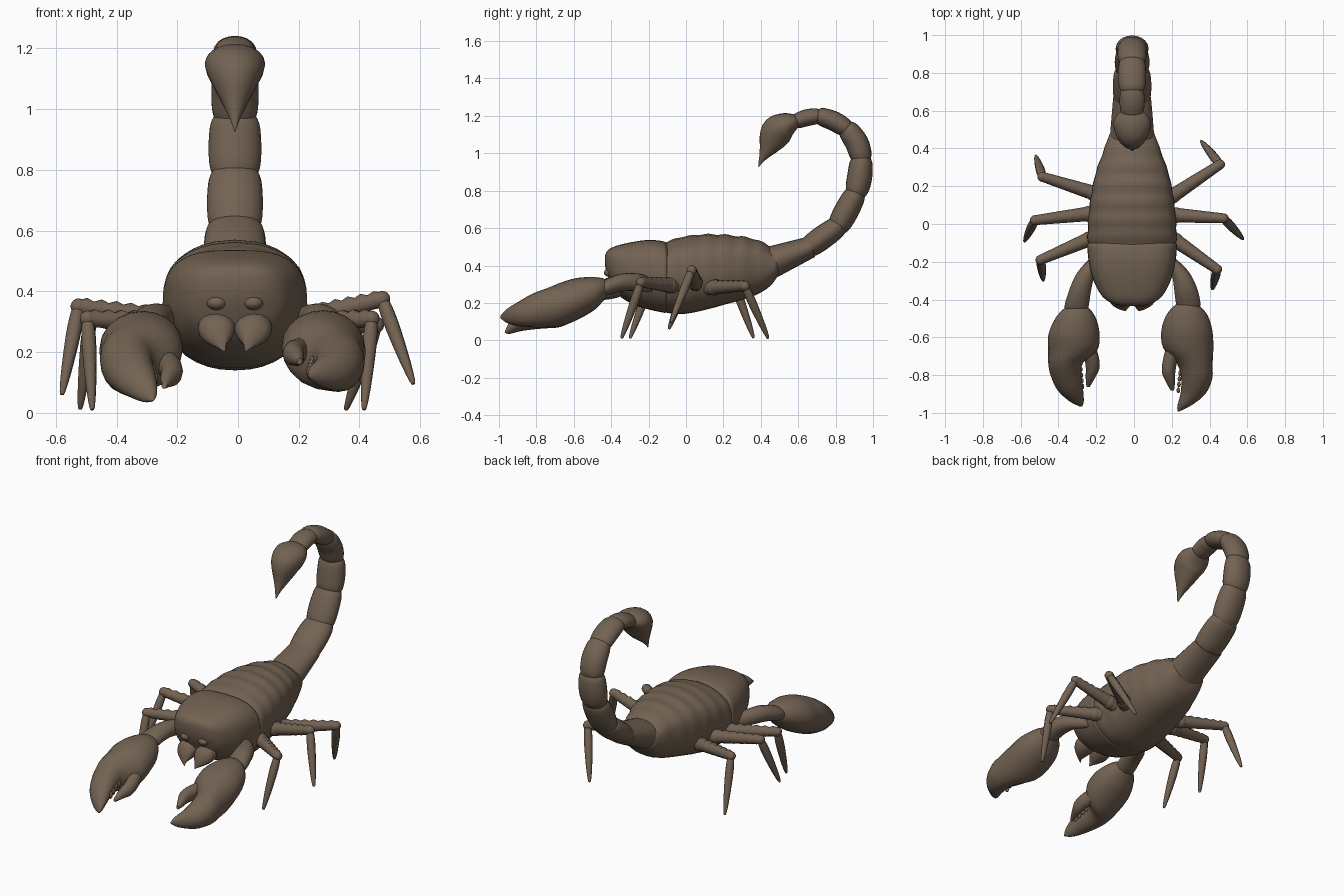
import bpy, bmesh, math
from mathutils import Vector

CX = -0.01  # midline of the body
shell = bpy.data.materials.new("brown_shell")
shell.diffuse_color = (0.17, 0.122, 0.085, 1)


def finish(name, bm):
    bmesh.ops.recalc_face_normals(bm, faces=bm.faces)
    me = bpy.data.meshes.new(name)
    bm.to_mesh(me)
    bm.free()
    me.materials.append(shell)
    ob = bpy.data.objects.new(name, me)
    bpy.context.collection.objects.link(ob)
    bpy.ops.object.select_all(action='DESELECT')
    ob.select_set(True)
    bpy.context.view_layer.objects.active = ob
    bpy.ops.object.shade_smooth_by_angle(angle=math.radians(50))
    return ob


def refine(rows, n):
    """Smooth in-between rows (Catmull-Rom)."""
    out = []
    for i in range(len(rows) - 1):
        a, b, c, d = (rows[max(0, min(len(rows) - 1, i + k))] for k in (-1, 0, 1, 2))
        for s in range(n):
            t = s / n
            out.append([0.5 * (2 * q + (r - p) * t + (2 * p - 5 * q + 4 * r - w) * t * t
                               + (3 * q - p - 3 * r + w) * t ** 3)
                        for p, q, r, w in zip(a, b, c, d)])
    return out + [list(rows[-1])]


def skin(name, rings):
    bm = bmesh.new()
    vs = [[bm.verts.new(p) for p in r] for r in rings]
    n = len(vs[0])
    for a, b in zip(vs, vs[1:]):
        for k in range(n):
            bm.faces.new((a[k], a[(k + 1) % n], b[(k + 1) % n], b[k]))
    bm.faces.new(vs[0])
    bm.faces.new(vs[-1])
    return finish(name, bm)


def loft(name, rows, n=16, side=None, fixed=False, steps=3):
    """Rows: x, y, z, half width, half height. Rings follow the path or stay upright."""
    rows = refine(rows, steps)
    rings = []
    for i, (x, y, z, hu, hv) in enumerate(rows):
        t = Vector(rows[min(i + 1, len(rows) - 1)][:3]) - Vector(rows[max(i - 1, 0)][:3])
        u = Vector((1, 0, 0)) if fixed else (side or t.cross(Vector((0, 0, 1)))).normalized()
        v = Vector((0, 0, 1)) if fixed else u.cross(t).normalized()
        rings.append([Vector((x, y, z)) + u * max(hu, .002) * math.cos(a) + v * max(hv, .002) * math.sin(a)
                      for a in (2 * math.pi * k / n for k in range(n))])
    return skin(name, rings)


def trunk(name, rows, n=36, steps=4, peak=0.0, ripple=0.0):
    """Rows: y, half width, top z, bottom z; boxy above, round below, ridged and stepped back."""
    rings = []
    for y, w, top, bot in refine(rows, steps):
        mid = bot + 0.55 * (top - bot)
        step = ripple * math.sin(2 * math.pi * y / .095)
        ring = []
        for k in range(n):
            a = 2 * math.pi * k / n
            c, s = math.cos(a), math.sin(a)
            e = 0.68 if s > 0 else 0.9
            h = (top - mid + step) if s > 0 else (mid - bot)
            z = mid + h * math.copysign(abs(s) ** e, s)
            if s > 0:
                z += peak * max(0, 1 - 1.6 * abs(c))
            ring.append((CX + (w + step * .5) * math.copysign(abs(c) ** e, c), y, z))
        rings.append(ring)
    return skin(name, rings)


def ball(name, c, r):
    bm = bmesh.new()
    bmesh.ops.create_uvsphere(bm, u_segments=14, v_segments=9, radius=1)
    bmesh.ops.scale(bm, vec=r, verts=bm.verts)
    bmesh.ops.translate(bm, vec=c, verts=bm.verts)
    return finish(name, bm)


# Abdomen with gently stepped back plates, and the head shield over its front
trunk("abdomen", [(-.25, .17, .44, .21), (-.16, .215, .49, .165), (-.09, .235, .513, .145), (-.03, .235, .534, .14),
                  (.03, .233, .542, .147), (.09, .226, .549, .16), (.15, .218, .549, .175), (.21, .207, .547, .192),
                  (.27, .193, .54, .208), (.33, .173, .532, .226), (.39, .15, .515, .25),
                  (.45, .13, .485, .29), (.485, .112, .455, .335), (.497, .08, .43, .36)], peak=.018, ripple=.003)
trunk("head_shield", [(-.434, .03, .445, .415), (-.428, .078, .468, .375), (-.41, .125, .488, .325),
                      (-.37, .168, .506, .25), (-.29, .208, .525, .195), (-.21, .228, .536, .168),
                      (-.14, .236, .533, .152), (-.105, .235, .52, .15), (-.09, .20, .48, .19)])

# Face: eyes and mouth fangs
for s in (-1, 1):
    ball("front_eye", (CX + s * .06, -.405, .362), (.034, .034, .024))
    ball("side_eye", (CX + s * .137, -.375, .376), (.017, .022, .016))
    loft("mouth_fang", [(CX + s * .06, -.31, .30, .045, .04), (CX + s * .06, -.36, .285, .060, .054),
                        (CX + s * .06, -.40, .275, .061, .054), (CX + s * .057, -.43, .262, .048, .045),
                        (CX + s * .047, -.452, .235, .020, .024), (CX + s * .036, -.46, .206, .004, .004)],
         fixed=True)

# Tail: overlapping barrel segments: y, z start, y, z end, half width, half depth, start taper, bulge
tail = [(.45, .415, .67, .50, .118, .087, .98, 0), (.635, .482, .83, .622, .102, .064, .76, 0),
        (.805, .592, .915, .80, .092, .066, .76, 0), (.905, .775, .937, .98, .087, .067, .78, .008),
        (.94, .955, .85, 1.14, .078, .063, .78, .02), (.872, 1.12, .70, 1.202, .074, .053, .8, .012),
        (.722, 1.2, .575, 1.165, .066, .045, .82, .008)]
shape = ((0, .68), (.06, .82), (.22, .96), (.5, 1), (.8, .94), (.94, .81), (1, .67))
for y0, z0, y1, z1, w, d, f0, bulge in tail:
    ln = math.hypot(y1 - y0, z1 - z0)
    rows = []
    for t, f in shape:
        if f0 > .9:  # root segment only narrows
            f = 1 - .34 * t
        b = bulge * math.sin(math.pi * t)
        rows.append((CX, y0 + (y1 - y0) * t + b * (z1 - z0) / ln,
                     z0 + (z1 - z0) * t - b * (y1 - y0) / ln, w * f ** (.4 if f0 > .9 else .75), d * f))
    loft("tail_segment", rows, n=20, side=Vector((1, 0, 0)))
loft("stinger", [(CX, .60, 1.172, .055, .03), (CX, .575, 1.167, .082, .046), (CX, .535, 1.152, .099, .068),
                 (CX, .49, 1.12, .091, .085), (CX, .46, 1.07, .067, .073), (CX, .437, 1.025, .044, .048),
                 (CX, .412, .98, .022, .022), (CX, .397, .95, .010, .010), (CX, .388, .928, .002, .002)],
     n=20, side=Vector((1, 0, 0)))

# Claws: arm, palm running into the large finger, and the small inner finger
loft("left_arm", [(-.20, -.18, .295, .03, .035), (-.23, -.225, .305, .045, .045), (-.262, -.28, .312, .052, .048),
                  (-.285, -.35, .308, .058, .048), (-.303, -.43, .285, .064, .046), (-.305, -.47, .27, .055, .04)],
     fixed=True)
loft("left_claw", [(-.30, -.435, .275, .05, .04), (-.305, -.46, .265, .08, .062), (-.31, -.51, .245, .113, .09),
                   (-.318, -.59, .22, .136, .112), (-.325, -.67, .19, .13, .118), (-.362, -.735, .17, .092, .105),
                   (-.36, -.80, .145, .082, .085), (-.337, -.88, .11, .068, .06), (-.303, -.94, .07, .037, .035),
                   (-.28, -.967, .045, .005, .006)], n=20, fixed=True)
loft("left_claw_finger", [(-.255, -.64, .17, .05, .05), (-.225, -.71, .15, .04, .045), (-.219, -.765, .13, .036, .042),
                          (-.23, -.81, .115, .026, .03), (-.243, -.862, .09, .009, .011)], n=12, fixed=True)
loft("right_arm", [(.185, -.18, .295, .03, .035), (.222, -.225, .305, .045, .045), (.255, -.28, .312, .052, .048),
                   (.275, -.35, .308, .062, .048), (.287, -.42, .285, .065, .046), (.288, -.46, .27, .055, .04)],
     fixed=True)
loft("right_claw", [(.28, -.42, .28, .05, .04), (.28, -.445, .27, .08, .062), (.28, -.49, .25, .113, .088),
                    (.28, -.57, .225, .136, .11), (.288, -.66, .195, .132, .117), (.322, -.74, .175, .094, .105),
                    (.332, -.82, .16, .082, .09), (.312, -.90, .14, .066, .064), (.267, -.96, .13, .037, .036),
                    (.235, -.992, .125, .005, .006)], n=20, fixed=True)
loft("right_claw_finger", [(.225, -.64, .20, .05, .05), (.195, -.71, .20, .04, .045), (.183, -.78, .195, .036, .04),
                           (.192, -.83, .185, .026, .03), (.203, -.882, .17, .009, .011)], n=12, fixed=True)
# Low teeth on the inner edge of the large fingers
for s, x0, y0, z0 in ((-1, -.282, -.77, .145), (1, .244, -.79, .165)):
    for k in range(4):
        ball("claw_tooth", (x0 - s * .003 * k, y0 - .03 * k, z0 - .011 * k), (.010, .015, .022))

# Legs: hip, knee, tip
legs = {"left_back_leg": ((-.17, .15, .29), (-.485, .25, .325), (-.52, .362, .012)),
        "left_middle_leg": ((-.19, .06, .30), (-.525, .02, .35), (-.58, -.092, .06)),
        "left_front_leg": ((-.19, -.06, .29), (-.495, -.19, .31), (-.48, -.30, .01)),
        "right_back_leg": ((.16, .12, .28), (.455, .315, .29), (.355, .44, .01)),
        "right_middle_leg": ((.18, .05, .30), (.475, .03, .375), (.578, -.08, .095)),
        "right_front_leg": ((.18, -.06, .29), (.44, -.24, .31), (.415, -.345, .01))}
for name, pts in legs.items():
    hip, knee, tip = map(Vector, pts)
    # Thick upper leg with a scalloped top edge
    rows = []
    for k in range(15):
        t = k / 14
        p = hip.lerp(knee, t)
        r = .041 - .015 * t
        bump = .004 if k % 2 else -.002
        rows.append((p.x, p.y, p.z + bump * .6, r, r + bump))
    loft(name + "_upper", rows, n=10, steps=1)
    ball(name + "_socket", hip.lerp(knee, .16), (.042, .042, .042))
    ball(name + "_knee", knee, (.027, .027, .027))
    # Tapered lower leg
    rows = []
    for t, r in ((0, .018), (.12, .023), (.35, .024), (.75, .017), (.97, .009), (1, .004)):
        p = knee.lerp(tip, t)
        rows.append((p.x, p.y, p.z, r, r))
    loft(name + "_lower", rows, n=10, steps=2)
